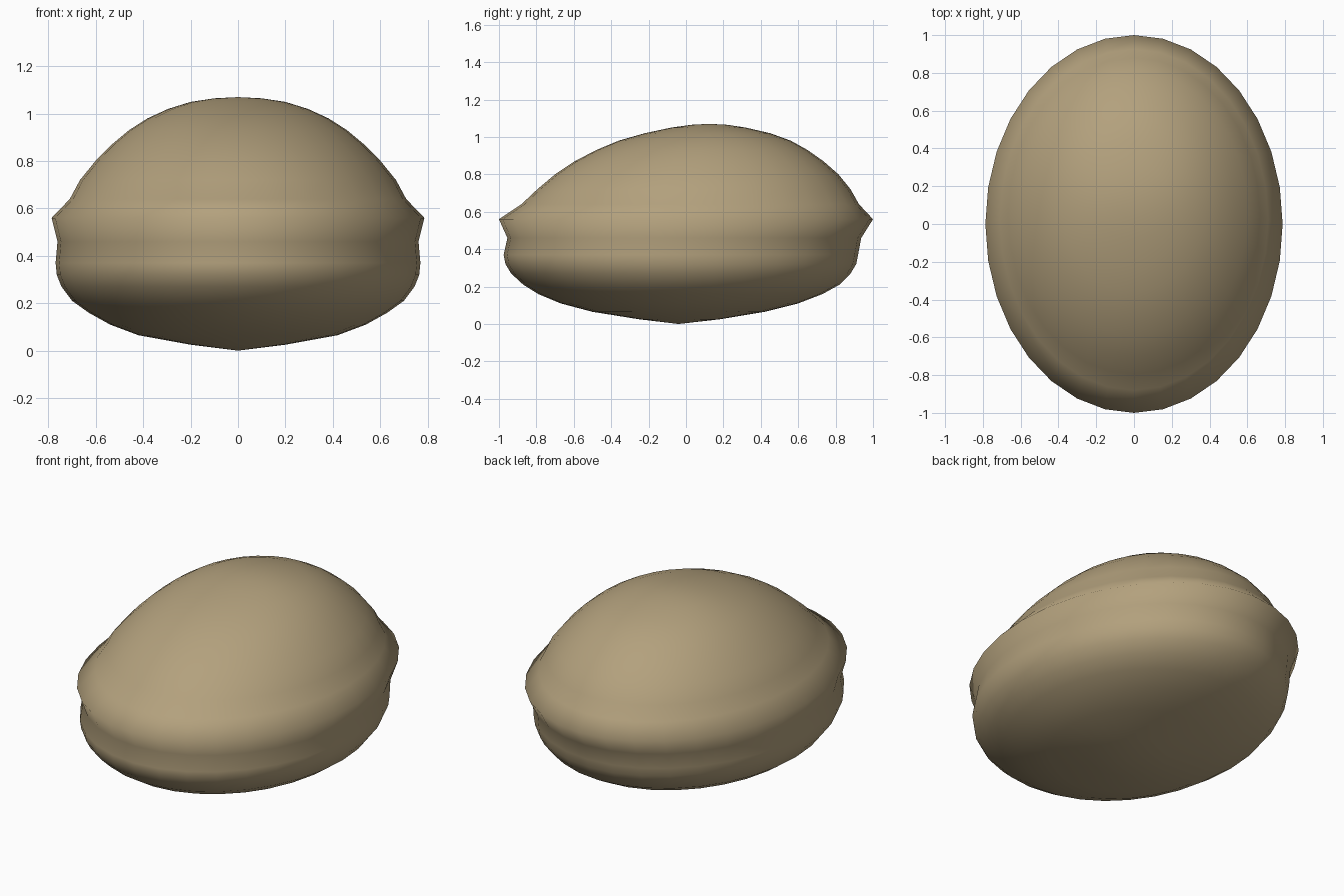
import bpy, bmesh, math

if "Cube" in bpy.data.objects:
    bpy.data.objects.remove(bpy.data.objects["Cube"])

# Single tan colour
tan = bpy.data.materials.new("warm tan")
tan.diffuse_color = (0.45, 0.355, 0.205, 1)
tan.use_nodes = True
tan.node_tree.nodes["Principled BSDF"].inputs["Base Color"].default_value = tan.diffuse_color

# Oval rings: height, half width, front y, back y
RINGS = [
    (0.025, 0.20, -0.25, 0.18), (0.065, 0.42, -0.50, 0.42),
    (0.11, 0.54, -0.67, 0.60), (0.16, 0.63, -0.79, 0.73),
    (0.21, 0.70, -0.87, 0.82), (0.27, 0.745, -0.935, 0.88),
    (0.32, 0.765, -0.965, 0.91), (0.37, 0.77, -0.975, 0.92),
    (0.46, 0.762, -0.955, 0.937), (0.56, 0.787, -1.0, 1.0),
    (0.64, 0.71, -0.88, 0.925), (0.72, 0.667, -0.795, 0.88),
    (0.80, 0.602, -0.70, 0.815), (0.87, 0.533, -0.595, 0.735),
    (0.93, 0.461, -0.48, 0.65), (0.98, 0.383, -0.36, 0.56),
    (1.02, 0.296, -0.22, 0.45), (1.05, 0.20, -0.08, 0.32),
    (1.065, 0.10, 0.03, 0.22),
]
SIDES = 32


def loft(name, rings, bottom, top):
    bm = bmesh.new()
    loops = []
    for z, rx, y0, y1 in rings:
        cy, ry = (y0 + y1) / 2, (y1 - y0) / 2
        loops.append([bm.verts.new((rx * math.cos(a), cy + ry * math.sin(a), z))
                      for a in (2 * math.pi * i / SIDES for i in range(SIDES))])
    b, t = bm.verts.new(bottom), bm.verts.new(top)
    for i in range(SIDES):
        j = (i + 1) % SIDES
        for lo, hi in zip(loops, loops[1:]):
            bm.faces.new((lo[i], lo[j], hi[j], hi[i]))
        bm.faces.new((b, loops[0][j], loops[0][i]))
        bm.faces.new((t, loops[-1][i], loops[-1][j]))
    bmesh.ops.recalc_face_normals(bm, faces=bm.faces)
    for f in bm.faces:
        f.smooth = True
    me = bpy.data.meshes.new(name)
    bm.to_mesh(me)
    bm.free()
    me.materials.append(tan)
    ob = bpy.data.objects.new(name, me)
    bpy.context.collection.objects.link(ob)
    return ob


# Rounded belly, flared rim and offset dome in one skin
loft("shell_body", RINGS, (0, -0.04, 0), (0, 0.125, 1.07))
